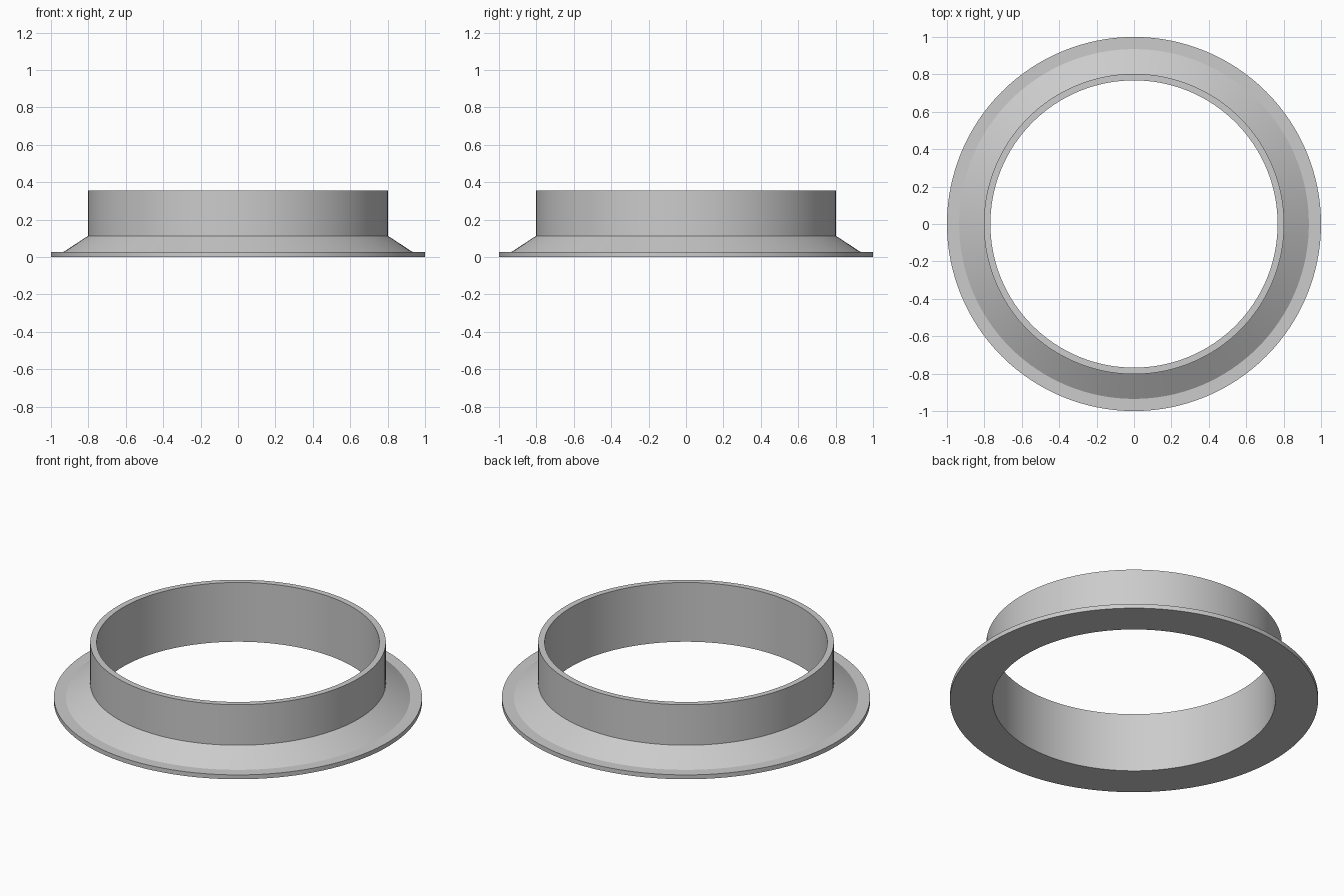
import bpy
import bmesh
import math

SEGMENTS = 128

cube = bpy.data.objects.get("Cube")
if cube:
    bpy.data.objects.remove(cube, do_unlink=True)

# Plain grey finish
grey = bpy.data.materials.new("light_grey")
grey.use_nodes = True
colour = (0.6, 0.6, 0.6, 1)
grey.diffuse_color = colour
grey.node_tree.nodes["Principled BSDF"].inputs["Base Color"].default_value = colour


def lathe(name, profile, material):
    """Spin a closed (radius, height) outline around the z axis."""
    bm = bmesh.new()
    rings = []
    for i in range(SEGMENTS):
        a = math.tau * i / SEGMENTS
        rings.append([bm.verts.new((r * math.cos(a), r * math.sin(a), z))
                      for r, z in profile])
    count = len(profile)
    for i, ring in enumerate(rings):
        after = rings[(i + 1) % SEGMENTS]
        for j in range(count):
            k = (j + 1) % count
            bm.faces.new((ring[j], after[j], after[k], ring[k]))
    bmesh.ops.recalc_face_normals(bm, faces=bm.faces)
    mesh = bpy.data.meshes.new(name)
    bm.to_mesh(mesh)
    bm.free()
    mesh.materials.append(material)
    obj = bpy.data.objects.new(name, mesh)
    bpy.context.collection.objects.link(obj)
    bpy.ops.object.select_all(action='DESELECT')
    obj.select_set(True)
    bpy.context.view_layer.objects.active = obj
    bpy.ops.object.shade_smooth_by_angle(angle=math.radians(25))
    return obj


# Thin collar wall, sloped shoulder and flat rim in one outline
lathe("flanged_collar", [
    (0.768, 0), (1, 0), (1, 0.026), (0.935, 0.026),
    (0.803, 0.112), (0.803, 0.355), (0.768, 0.355),
], grey)
